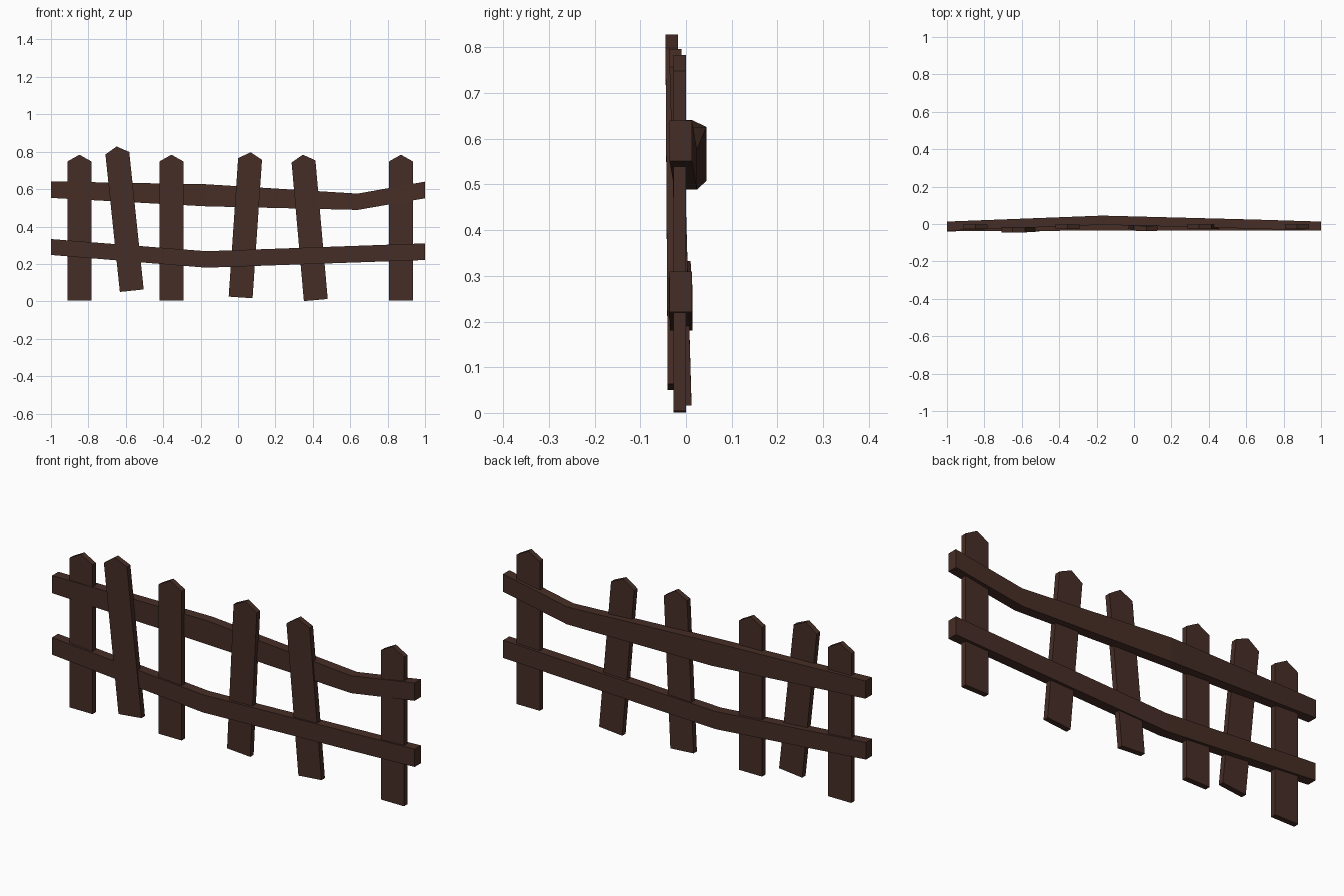
import bpy, bmesh
from mathutils import Vector

if "Cube" in bpy.data.objects:
    bpy.data.objects.remove(bpy.data.objects["Cube"])

wood = bpy.data.materials.new("dark brown wood")
wood.diffuse_color = (0.062, 0.027, 0.019, 1)
wood.use_nodes = True
wood.node_tree.nodes["Principled BSDF"].inputs["Base Color"].default_value = wood.diffuse_color


def finish(name, bm):
    bmesh.ops.recalc_face_normals(bm, faces=bm.faces)
    me = bpy.data.meshes.new(name)
    bm.to_mesh(me)
    bm.free()
    me.materials.append(wood)
    bpy.context.collection.objects.link(bpy.data.objects.new(name, me))


def loft(name, rings):
    """Join matching rings of points and cap both ends."""
    bm = bmesh.new()
    vs = [[bm.verts.new(p) for p in ring] for ring in rings]
    n = len(vs[0])
    for a, b in zip(vs, vs[1:]):
        for i in range(n):
            j = (i + 1) % n
            bm.faces.new((a[i], a[j], b[j], b[i]))
    bm.faces.new(vs[0])
    bm.faces.new(vs[-1])
    finish(name, bm)


def picket(name, base, peak, half=0.064, thick=0.027, point=0.036):
    """Pointed board running from base centre to peak (front face positions)."""
    base, peak = Vector(base), Vector(peak)
    up = (peak - base).normalized()
    side = Vector((up.z, 0, -up.x)).normalized() * half
    shoulder = peak - up * point
    front = [base - side, base + side, shoulder + side, peak, shoulder - side]
    loft(name, [front, [p + Vector((0, thick, 0)) for p in front]])


def rail(name, stations, thick=0.049):
    """Bent beam through stations of (x, back y, bottom z, top z)."""
    loft(name, [[(x, y - thick, b), (x, y, b), (x, y, t), (x, y - thick, t)]
                for x, y, b, t in stations])


# Upright pickets
for i, x in enumerate((-0.848, -0.356, 0.871)):
    picket(f"straight_picket_{i + 1}", (x, -0.027, 0.004), (x, -0.027, 0.784))

# Leaning pickets
picket("leaning_picket_1", (-0.568, -0.040, 0.057), (-0.649, -0.045, 0.828))
picket("leaning_picket_2", (0.014, -0.015, 0.021), (0.067, -0.037, 0.797))
picket("leaning_picket_3", (0.416, -0.027, 0.007), (0.347, -0.027, 0.784))

# Bent rails
rail("upper_rail", [(-1, 0.013, 0.553, 0.641), (-0.17, 0.045, 0.508, 0.626),
                    (0.64, 0.024, 0.489, 0.576), (1, 0.013, 0.551, 0.640)])
rail("lower_rail", [(-1, 0.010, 0.248, 0.333), (-0.17, 0.014, 0.180, 0.268),
                    (1, 0.013, 0.221, 0.310)])
